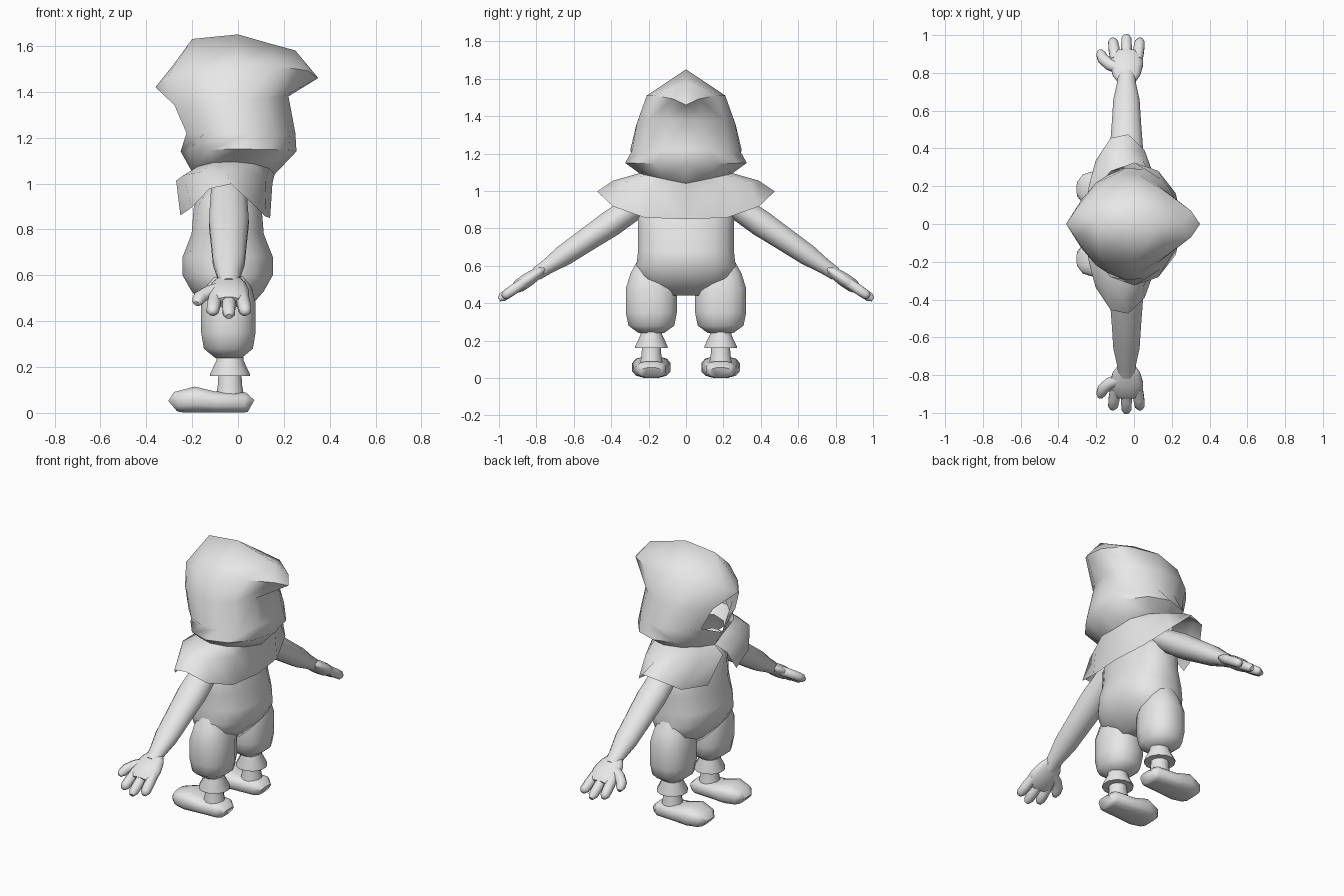
import bpy, bmesh, math
from mathutils import Vector

default_cube = bpy.data.objects.get("Cube")
if default_cube:
    bpy.data.objects.remove(default_cube)

clay_colour = (.8, .8, .8, 1)
clay = bpy.data.materials.new("light_grey")
clay.use_nodes = True
clay.diffuse_color = clay_colour
clay.node_tree.nodes["Principled BSDF"].inputs["Base Color"].default_value = clay_colour


def finish(name, bm, mirror=True):
    """Turn a bmesh into a smooth shaded object, mirrored to the other side."""
    bmesh.ops.recalc_face_normals(bm, faces=bm.faces)
    mesh = bpy.data.meshes.new(name)
    bm.to_mesh(mesh)
    bm.free()
    mesh.materials.append(clay)
    part = bpy.data.objects.new(name, mesh)
    bpy.context.collection.objects.link(part)
    bpy.ops.object.select_all(action='DESELECT')
    part.select_set(True)
    bpy.context.view_layer.objects.active = part
    bpy.ops.object.shade_smooth_by_angle(angle=math.radians(60))
    if mirror:
        modifier = part.modifiers.new("mirror", 'MIRROR')
        modifier.use_axis = (False, True, False)


def bridge(bm, first, second, closed):
    """Join two rows of vertices with quads."""
    count = len(first)
    for k in range(count if closed else count - 1):
        j = (k + 1) % count
        bm.faces.new((first[k], first[j], second[j], second[k]))


def squared(value, power):
    return math.copysign(abs(value) ** power, value)


def tube(name, rings, normal, sides=12, power=1, mirror=True):
    """Loft rings of (centre, half width, half depth); depth lies along the normal."""
    bm = bmesh.new()
    centres = [Vector(centre) for centre, width, depth in rings]
    last = len(rings) - 1
    loops = []
    for i, (centre, width, depth) in enumerate(rings):
        along = centres[min(i + 1, last)] - centres[max(i - 1, 0)]
        across = along.cross(normal).normalized()
        out = across.cross(along).normalized()
        loop = []
        for k in range(sides):
            angle = math.tau * (k + .5) / sides
            offset = across * width * squared(math.cos(angle), power)
            offset += out * depth * squared(math.sin(angle), power)
            loop.append(bm.verts.new(centres[i] + offset))
        loops.append(loop)
    for first, second in zip(loops, loops[1:]):
        bridge(bm, first, second, closed=True)
    bm.faces.new(loops[0])
    bm.faces.new(loops[-1])
    finish(name, bm, mirror)


def column(name, x, y, profile, aspect=1, power=1):
    """Upright limb from (height, radius) pairs, aspect times as wide as deep."""
    rings = [((x, y, z), radius, radius * aspect) for z, radius in profile]
    tube(name, rings, Vector((0, 1, 0)), power=power)


def cloth_row(front, back, width, front_z, back_z, start=0, lift=0, point=1, rise=1):
    """Half oval of points from front to back, lifted towards the side."""
    steps = 6
    row = []
    for k in range(steps + 1):
        angle = start + (math.pi - start) * k / steps
        side = max(0, math.sin(angle))
        blend = (1 - math.cos(angle)) / 2
        row.append((front + (back - front) * blend,
                    width * side ** point,
                    front_z + (back_z - front_z) * blend + lift * side ** rise))
    return row


def shell(name, rows):
    """Open cloth sheet through the rows."""
    bm = bmesh.new()
    grid = [[bm.verts.new(point) for point in row] for row in rows]
    for first, second in zip(grid, grid[1:]):
        bridge(bm, first, second, closed=False)
    bmesh.ops.remove_doubles(bm, verts=bm.verts, dist=.001)
    finish(name, bm)


# Hood, open at the face, with pointed brim and tail
neck = cloth_row(-.2, .16, .25, 1.05, 1.04, lift=.05)
cheek = cloth_row(-.25, .255, .325, 1.14, 1.14, lift=.01)
temple = cloth_row(-.27, .25, .3, 1.22, 1.22, start=.6)
crown = cloth_row(-.31, .22, .27, 1.34, 1.38, start=.5)
brim = cloth_row(-.36, .35, .21, 1.42, 1.46, lift=.07, point=1.6)
ridge = [(x, 0, z) for x, z in ((-.36, 1.42), (-.28, 1.52), (-.2, 1.63), (0, 1.65),
                                (.14, 1.61), (.25, 1.58), (.35, 1.46))]
shell("hood", [neck, cheek, temple, crown, brim, ridge])

# Shoulder cape, split at the front
shoulder = cloth_row(-.27, .15, .39, 1.01, 1, start=.05, lift=.05)
hem = cloth_row(-.26, .14, .48, .86, .85, start=.3, lift=.15, rise=4)
shell("cape", [neck, shoulder, hem])

# Round-bellied torso
torso_profile = [(.98, .1, .2), (.9, .15, .26), (.78, .16, .26), (.68, .2, .26),
                 (.6, .2, .27), (.53, .16, .26), (.44, .08, .14)]
tube("torso", [((-.045, 0, z), depth, width) for z, depth, width in torso_profile],
     Vector((0, 1, 0)), sides=16, power=.85, mirror=False)

# Baggy trousers, flared cuffs and ankles
leg_y = .185
column("trouser_leg", -.042, leg_y,
       [(.64, .06), (.56, .1), (.48, .122), (.35, .122), (.28, .11), (.24, .06)],
       aspect=1.15, power=.85)
column("ankle_cuff", -.035, leg_y, [(.26, .06), (.23, .06), (.17, .09), (.16, .09), (.16, .05)])
column("ankle", -.035, leg_y, [(.2, .05), (.12, .055), (.04, .07)])

# Shoes rest on the ground, so each ring is centred at its own half height
shoe_profile = [(-.285, .05, .03), (-.265, .08, .047), (-.19, .105, .058),
                (-.1, .09, .047), (.03, .08, .045), (.057, .055, .03)]
tube("shoe", [((x, leg_y, height), width, height) for x, width, height in shoe_profile],
     Vector((0, 0, 1)), power=.7)

# Arms and hands follow one sloping line
slope = .68
hand_normal = Vector((0, slope, 1)).normalized()


def reach(name, stations, flat, sides=12):
    """Tube along the arm line from (x, y, radius) stations."""
    rings = [((x, y, 1.1 - slope * y), radius, radius * flat) for x, y, radius in stations]
    tube(name, rings, hand_normal, sides)


arm_x = -.04
arm_profile = [(.2, .08), (.4, .09), (.53, .08), (.65, .072), (.74, .052), (.8, .045)]
reach("arm", [(arm_x, y, radius) for y, radius in arm_profile], flat=.82)
palm_profile = [(.75, .045), (.79, .075), (.84, .09), (.89, .09), (.91, .07)]
reach("palm", [(arm_x, y, radius) for y, radius in palm_profile], flat=.42)

# Three splayed fingers and a thumb
knuckle = .87
for finger, splay, tip in (("index", -1, .98), ("middle", 0, 1), ("little", 1, .98)):
    stations = []
    for blend, radius in ((0, .03), (.5, .031), (.85, .028), (1, .014)):
        x = arm_x + splay * (.058 + .015 * blend)
        stations.append((x, knuckle + (tip - knuckle) * blend, radius))
    reach(finger + "_finger", stations, flat=.95, sides=8)
reach("thumb", [(-.07, .82, .035), (-.13, .845, .032), (-.165, .875, .031),
                (-.175, .9, .027), (-.18, .918, .013)], flat=.9, sides=8)
